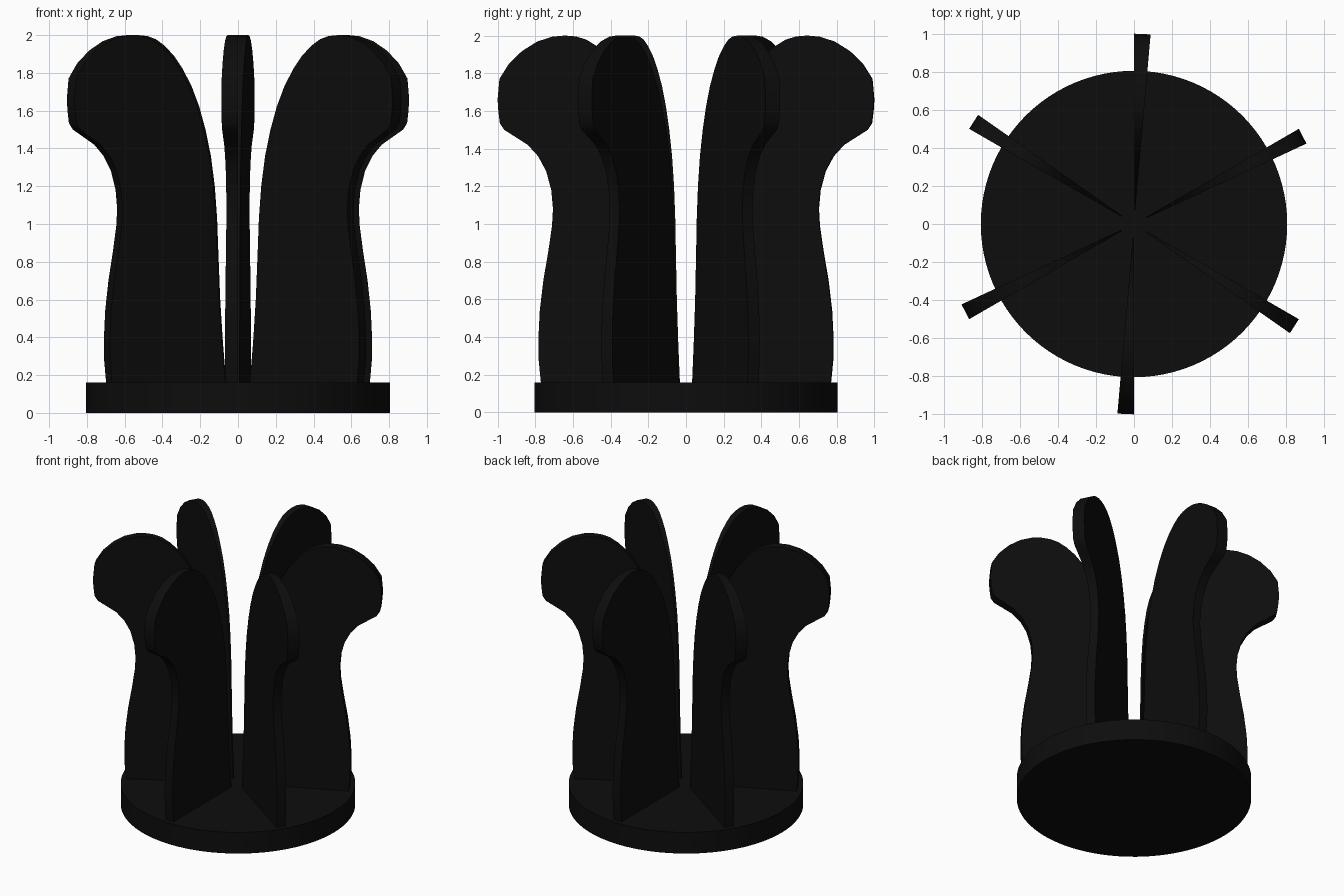
import bpy, bmesh, math

if "Cube" in bpy.data.objects:
    bpy.data.objects.remove(bpy.data.objects["Cube"])

black = bpy.data.materials.new("matte black")
black.diffuse_color = (0.004, 0.004, 0.004, 1)
black.use_nodes = True
black.node_tree.nodes["Principled BSDF"].inputs["Base Color"].default_value = black.diffuse_color


def finish(obj, angle):
    obj.data.materials.append(black)
    bpy.ops.object.select_all(action='DESELECT')
    obj.select_set(True)
    bpy.context.view_layer.objects.active = obj
    bpy.ops.object.shade_smooth_by_angle(angle=math.radians(angle))


# Round base
bpy.ops.mesh.primitive_cylinder_add(vertices=96, radius=0.805, depth=0.16, location=(0, 0, 0.08))
base = bpy.context.object
base.name = "base"
finish(base, 30)

# Fin outline as (radius, height): outer edge going up, then inner edge going down
OUTER = [(0.77, 0.155), (0.782, 0.28), (0.783, 0.4), (0.776, 0.54), (0.757, 0.7), (0.73, 0.86),
         (0.711, 0.99), (0.706, 1.08), (0.715, 1.18), (0.742, 1.28), (0.785, 1.36), (0.84, 1.42),
         (0.91, 1.465), (0.965, 1.5), (0.988, 1.535), (0.996, 1.6), (1.0, 1.66), (0.99, 1.77),
         (0.94, 1.85), (0.87, 1.918), (0.79, 1.968), (0.71, 1.994), (0.645, 2.0)]
INNER = [(0.585, 1.995), (0.53, 1.978), (0.475, 1.944), (0.415, 1.892), (0.36, 1.825), (0.30, 1.73),
         (0.25, 1.62), (0.21, 1.5), (0.175, 1.36), (0.15, 1.2), (0.135, 1.03), (0.127, 0.85),
         (0.115, 0.6), (0.098, 0.38), (0.076, 0.155)]


# Wedge-shaped fin: the outline swept through five degrees about the centre
def add_fin(number, start, sweep=5):
    bm = bmesh.new()
    sides = []
    for deg in (start, start + sweep):
        a = math.radians(deg)
        verts = [bm.verts.new((r * math.cos(a), r * math.sin(a), z)) for r, z in OUTER + INNER]
        sides.append(verts)
        bm.faces.new(verts)
    first, second = sides
    for i in range(len(first)):
        j = (i + 1) % len(first)
        bm.faces.new((first[i], first[j], second[j], second[i]))
    bmesh.ops.recalc_face_normals(bm, faces=bm.faces)
    mesh = bpy.data.meshes.new(f"fin_{number}")
    bm.to_mesh(mesh)
    bm.free()
    fin = bpy.data.objects.new(f"fin_{number}", mesh)
    bpy.context.collection.objects.link(fin)
    finish(fin, 28)


for k in range(6):
    add_fin(k + 1, 25 + 60 * k)
